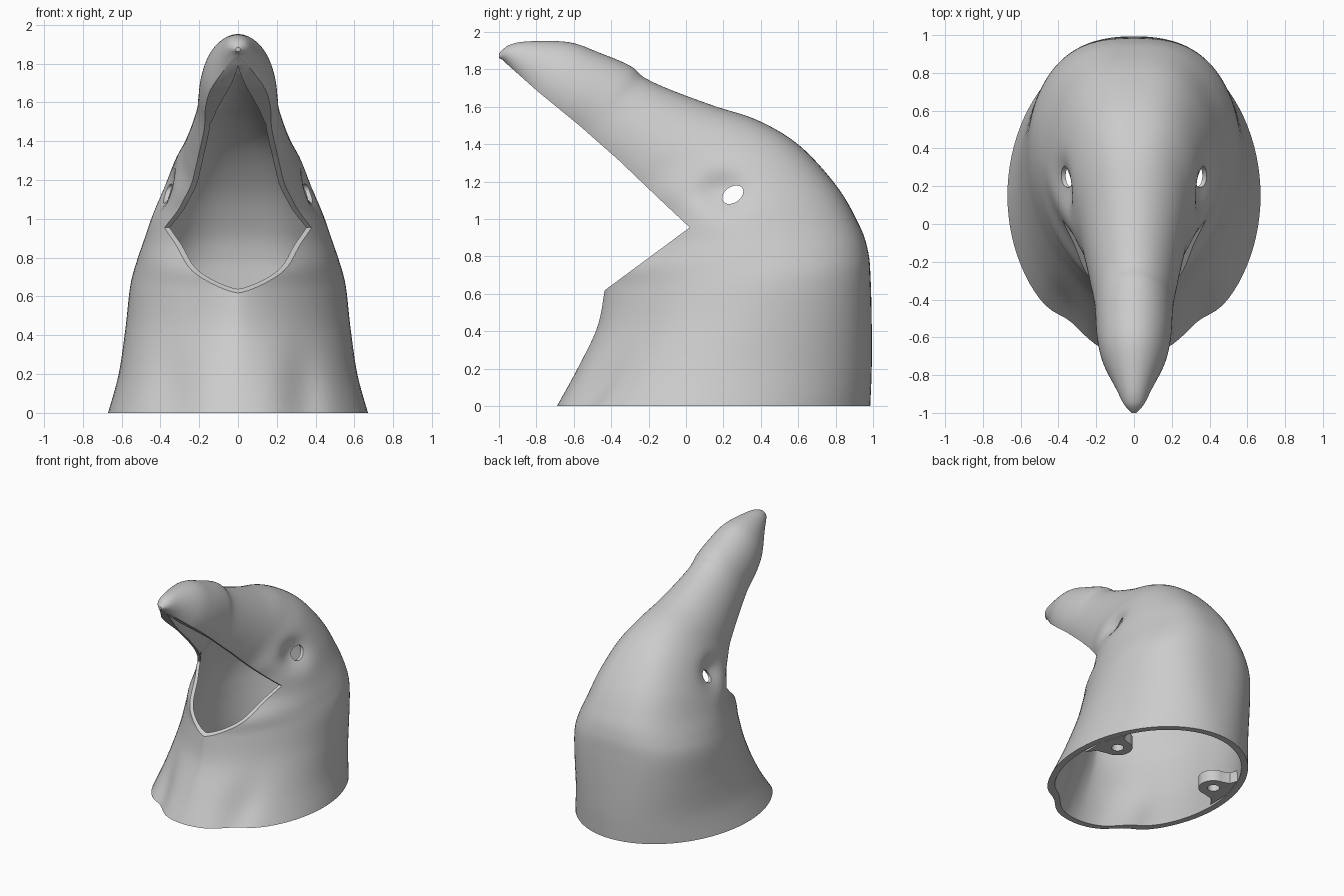
import bpy, bmesh, math
from mathutils import Vector, Matrix

if "Cube" in bpy.data.objects:
    bpy.data.objects.remove(bpy.data.objects["Cube"], do_unlink=True)

grey = bpy.data.materials.new("light grey")
grey.use_nodes = True
grey.diffuse_color = (0.6, 0.6, 0.6, 1)
grey.node_tree.nodes["Principled BSDF"].inputs["Base Color"].default_value = (0.6, 0.6, 0.6, 1)

# Cross-sections from neck to beak tip:
# back/top y z, front/bottom y z, half width, front and back roundness
SECTIONS = [
    (.985, 0, -.69, 0, .67, 1.05, 1),
    (.993, .2, -.58, .2, .615, 1.15, .9),
    (.993, .45, -.475, .42, .58, 1.3, .8),
    (.987, .68, -.435, .62, .555, 1.4, .75),
    (.975, .82, -.42, .74, .52, 1.4, .75),
    (.93, .96, -.37, .87, .475, 1.8, .75),
    (.81, 1.17, -.35, .96, .425, 1.9, .75),
    (.61, 1.39, -.33, 1.03, .36, 1.2, .8),
    (.39, 1.525, -.36, 1.09, .298, .9, .9),
    (.15, 1.605, -.42, 1.16, .263, .9, 1),
    (-.08, 1.69, -.5, 1.24, .232, 1, 1),
    (-.22, 1.755, -.57, 1.32, .212, 1, 1),
    (-.3, 1.82, -.63, 1.39, .205, 1, 1),
    (-.465, 1.89, -.73, 1.48, .195, 1, 1),
    (-.625, 1.945, -.82, 1.58, .165, 1, 1),
    (-.84, 1.95, -.9, 1.735, .095, 1, 1),
    (-.946, 1.93, -.965, 1.835, .052, 1, 1),
    (-1, 1.885, -1, 1.862, .012, 1, 1),
]
SIDES, STEPS = 96, 8


def section_at(t):
    """Smooth interpolation between the sections."""
    i = min(int(t), len(SECTIONS) - 2)
    f = t - i
    a, b = SECTIONS[i], SECTIONS[i + 1]
    p = SECTIONS[max(i - 1, 0)]
    n = SECTIONS[min(i + 2, len(SECTIONS) - 1)]
    return [b0 + f / 2 * (c0 - a0 + f * (2 * a0 - 5 * b0 + 4 * c0 - d0
            + f * (3 * (b0 - c0) + d0 - a0)))
            for a0, b0, c0, d0 in zip(p, a, b, n)]


def bump(da, db, ra, rb):
    return math.exp(-(da / ra) ** 2 - (db / rb) ** 2)


def sculpt(v):
    """Eye sockets and the folds at the front of the neck."""
    x, y, z = v
    x *= 1 - .16 * bump(y - .19, z - 1.15, .13, .1)
    if y < .1:
        y += .055 * bump(abs(x) - .34, z - .06, .1, .25)
    return Vector((x, y, z))


def finish(name, bm):
    bmesh.ops.recalc_face_normals(bm, faces=bm.faces)
    mesh = bpy.data.meshes.new(name)
    bm.to_mesh(mesh)
    bm.free()
    mesh.materials.append(grey)
    ob = bpy.data.objects.new(name, mesh)
    bpy.context.collection.objects.link(ob)
    return ob


def loft(name, last, hollow=False):
    """Skin the sections; a hollow loft is the slimmer inside of the head."""
    bm = bmesh.new()
    rings = []
    for s in range(int(last * STEPS) + 1):
        t = s / STEPS
        ty, tz, by, bz, w, front, back = section_at(t)
        wall = max(.025, .05 - .01 * t) if hollow else 0
        width = w - wall
        if hollow:  # the inside narrows to a point in the beak
            width *= min(1, (15.6 - t) / 3.6)
        top, low = Vector((0, ty, tz)), Vector((0, by, bz))
        inset = (top - low).normalized() * wall
        # the widest point sits further back around the throat
        mid = low.lerp(top, .5 + .1 * bump(t - 3.4, 0, 1.6, 1))
        ring = []
        for j in range(SIDES):
            a = math.tau * j / SIDES
            k, q = math.cos(a), math.sin(a)
            p = mid + (mid - low - inset if k < 0 else top - mid - inset) * k
            p.x = math.copysign(abs(q) ** (front if k < 0 else back), q) * width
            ring.append(sculpt(p))
        rings.append(ring)
    if hollow:  # let the cavity run out through the open neck
        rings.insert(0, [p - Vector((0, 0, .05)) for p in rings[0]])
    rings = [[bm.verts.new(p) for p in r] for r in rings]
    for r0, r1 in zip(rings, rings[1:]):
        for j in range(SIDES):
            k = (j + 1) % SIDES
            bm.faces.new((r0[j], r0[k], r1[k], r1[j]))
    bm.faces.new(rings[0])
    bm.faces.new(rings[-1])
    return finish(name, bm)


def prism(name, outline, axis, start, depth):
    """Extrude a flat outline along the x or z axis."""
    bm = bmesh.new()
    place = (lambda a, b: (start, a, b)) if axis == "x" else (lambda a, b: (a, b, start))
    face = bm.faces.new([bm.verts.new(place(a, b)) for a, b in outline])
    new = bmesh.ops.extrude_face_region(bm, geom=[face])["geom"]
    move = Vector((depth, 0, 0)) if axis == "x" else Vector((0, 0, depth))
    bmesh.ops.translate(bm, vec=move, verts=[v for v in new if isinstance(v, bmesh.types.BMVert)])
    return finish(name, bm)


def ellipse(cx, cy, rx, ry, turn=0, count=32):
    rot = Matrix.Rotation(turn, 2)
    pts = [rot @ Vector((rx * math.cos(math.tau * i / count), ry * math.sin(math.tau * i / count)))
           for i in range(count)]
    return [(cx + p.x, cy + p.y) for p in pts]


def cut(ob, cutters):
    for c in cutters:
        c.hide_render = True
        m = ob.modifiers.new("cut", "BOOLEAN")
        m.operation, m.solver, m.object = "DIFFERENCE", "EXACT", c
    dg = bpy.context.evaluated_depsgraph_get()
    mesh = bpy.data.meshes.new_from_object(ob.evaluated_get(dg))
    ob.modifiers.clear()
    ob.data = mesh
    for c in cutters:
        bpy.data.objects.remove(c, do_unlink=True)


def smooth(ob):
    bpy.ops.object.select_all(action="DESELECT")
    ob.select_set(True)
    bpy.context.view_layer.objects.active = ob
    bpy.ops.object.shade_smooth_by_angle(angle=math.radians(40))


# Hollow head with open beak and eye holes
head = loft("bird_head_shell", len(SECTIONS) - 1)
cavity = loft("cavity_cutter", 15.4, hollow=True)
mouth = prism("mouth_cutter", [
    (.02, .955), (-.14, 1.105), (-.36, 1.315), (-.57, 1.5), (-.79, 1.68),
    (-.97, 1.84), (-1.2, 1.82), (-1.2, .6), (-.44, .615)], "x", -1, 2)
eyes = prism("eye_cutter", ellipse(.25, 1.13, .062, .042, .6), "x", -1, 2)
cut(head, [cavity, mouth, eyes])
smooth(head)

# Screw tabs inside the neck
for label, s in (("left", 1), ("right", -1)):
    arc = [(.46 - .11 * math.sin(math.pi * i / 16), .36 + .11 * math.cos(math.pi * i / 16))
           for i in range(17)]
    outline = [(.53, .55), (.51, .49)] + arc + [(.55, .23), (.6, .16), (.6, .35)]
    tab = prism(label + "_screw_tab", [(s * x, y) for x, y in outline], "z", 0, .09)
    cut(tab, [prism("hole_cutter", ellipse(s * .46, .36, .045, .045), "z", -.1, .3)])
    smooth(tab)
